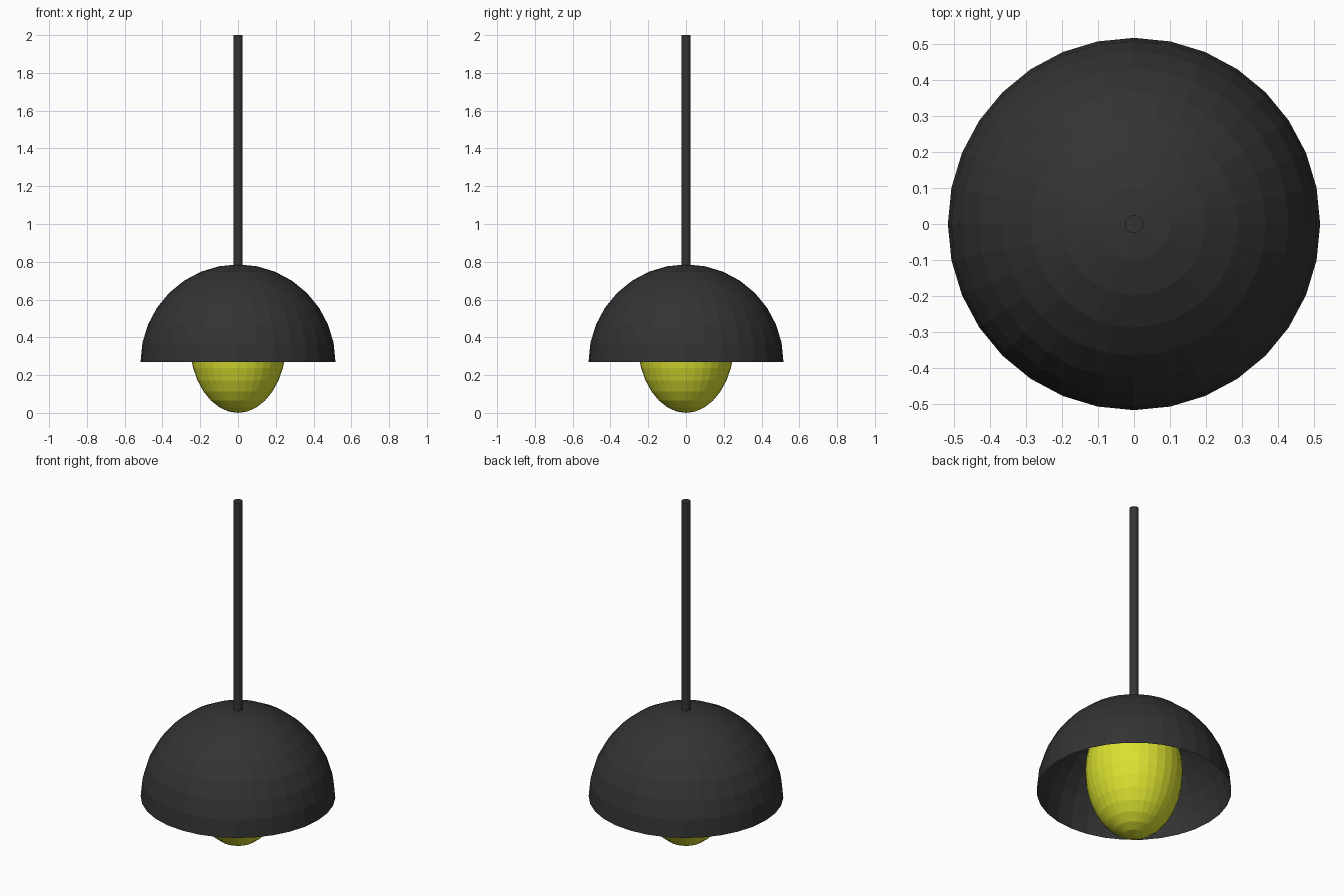
import bpy
import bmesh
from mathutils import Matrix, Vector

cube = bpy.data.objects.get("Cube")
if cube:
    bpy.data.objects.remove(cube, do_unlink=True)

SIDES = 32
RINGS = 16
RIM_Z = 0.27
DOME_R = 0.516


def make_material(name, rgb):
    mat = bpy.data.materials.new(name)
    mat.use_nodes = True
    mat.diffuse_color = (*rgb, 1)
    mat.node_tree.nodes["Principled BSDF"].inputs["Base Color"].default_value = (*rgb, 1)
    return mat


def finish(bm, name, mat, z):
    """Turn the bmesh into a flat-shaded object at height z."""
    mesh = bpy.data.meshes.new(name)
    bm.to_mesh(mesh)
    bm.free()
    mesh.materials.append(mat)
    obj = bpy.data.objects.new(name, mesh)
    obj.location.z = z
    bpy.context.collection.objects.link(obj)
    return obj


def sphere(radius):
    bm = bmesh.new()
    bmesh.ops.create_uvsphere(bm, u_segments=SIDES, v_segments=RINGS, radius=radius)
    return bm


black = make_material("matte black", (0.033, 0.033, 0.033))
yellow = make_material("lime yellow", (0.70, 0.75, 0.03))

# Open half-sphere shade: drop every face below the equator
bm = sphere(DOME_R)
lower = [f for f in bm.faces if f.calc_center_median().z < 0]
bmesh.ops.delete(bm, geom=lower, context='FACES')
finish(bm, "dome_shade", black, RIM_Z)

# Egg-shaped inner shade, half the dome's width and taller than wide
half_width = DOME_R / 2
half_height = half_width * 1.5
bm = sphere(half_width)
bmesh.ops.scale(bm, vec=Vector((1, 1, 1.5)), verts=bm.verts)
finish(bm, "inner_shade", yellow, half_height)

# Hanging rod, rising from the crown of the dome
rod_bottom, rod_top = 0.778, 2.0
bm = bmesh.new()
bmesh.ops.create_cone(bm, cap_ends=True, segments=SIDES, radius1=0.025, radius2=0.025,
                      depth=rod_top - rod_bottom, matrix=Matrix.Identity(4))
finish(bm, "hanging_rod", black, (rod_bottom + rod_top) / 2)
